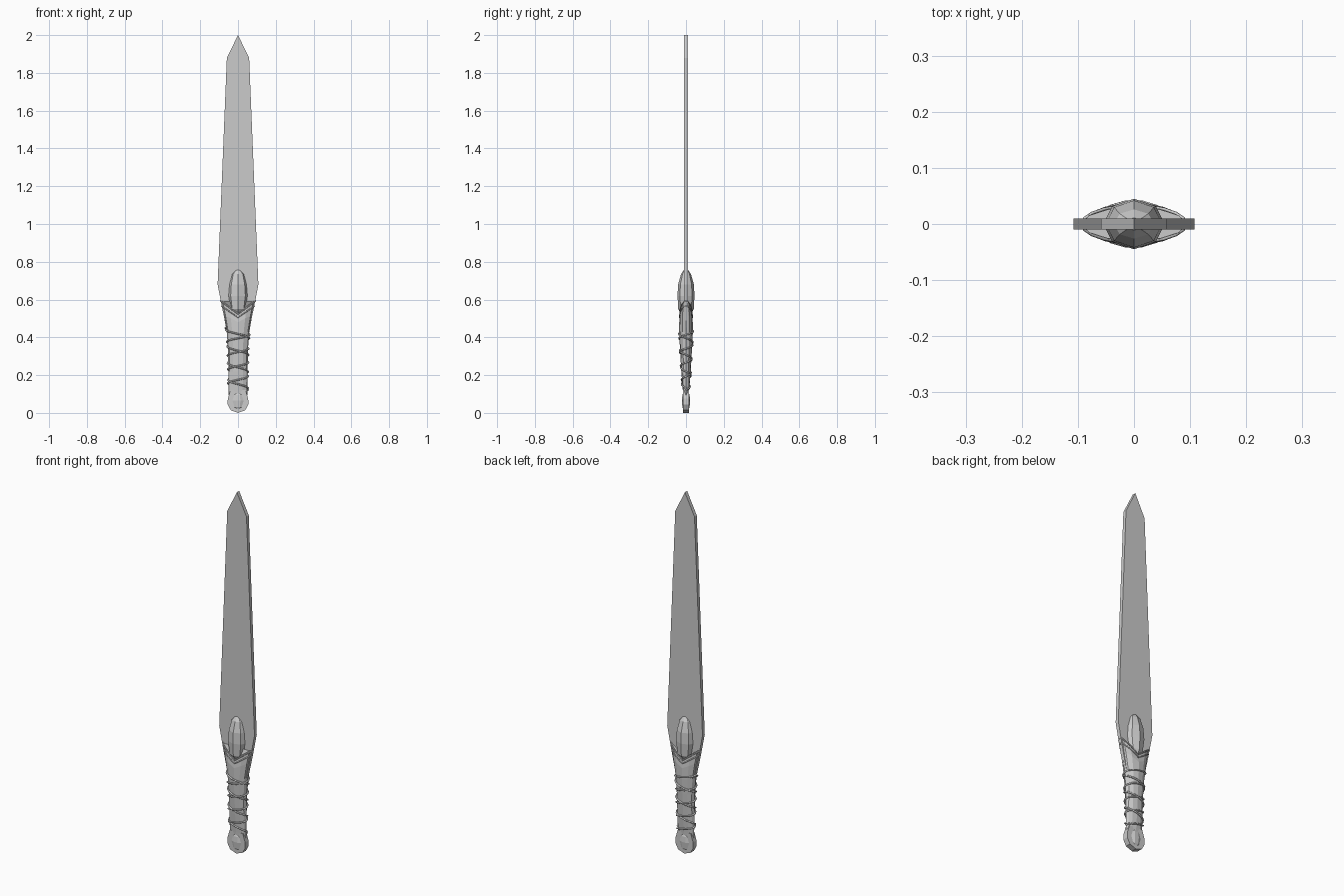
import bpy, bmesh, math

if "Cube" in bpy.data.objects:
    bpy.data.objects.remove(bpy.data.objects["Cube"])


def make_object(name, bm):
    bmesh.ops.recalc_face_normals(bm, faces=bm.faces)
    mesh = bpy.data.meshes.new(name)
    bm.to_mesh(mesh)
    bm.free()
    ob = bpy.data.objects.new(name, mesh)
    bpy.context.collection.objects.link(ob)
    return ob


def loft(name, rings, sides):
    """Elliptical rings (z, half width, half depth, dip at the middle)."""
    bm = bmesh.new()
    loops = []
    for z, hx, hy, dip in rings:
        loop = []
        for i in range(sides):
            a = 2 * math.pi * i / sides
            c = math.cos(a)
            loop.append(bm.verts.new((hx * c, hy * math.sin(a), z - dip * (1 - abs(c)))))
        loops.append(loop)
    for lo, hi in zip(loops, loops[1:]):
        for i in range(sides):
            j = (i + 1) % sides
            bm.faces.new((lo[i], lo[j], hi[j], hi[i]))
    bm.faces.new(loops[0][::-1])
    bm.faces.new(loops[-1])
    return make_object(name, bm)


def plate(name, half_profile, depth):
    """Flat slab from a right-hand outline mirrored across x."""
    outline = half_profile + [(-x, z) for x, z in reversed(half_profile) if x > 0]
    bm = bmesh.new()
    front = [bm.verts.new((x, -depth, z)) for x, z in outline]
    back = [bm.verts.new((x, depth, z)) for x, z in outline]
    bm.faces.new(front)
    bm.faces.new(back[::-1])
    for i in range(len(outline)):
        j = (i + 1) % len(outline)
        bm.faces.new((front[i], back[i], back[j], front[j]))
    return make_object(name, bm)


def cord(name, points, radius, cyclic=False):
    cu = bpy.data.curves.new(name, 'CURVE')
    cu.dimensions = '3D'
    cu.bevel_depth = radius
    cu.bevel_resolution = 1
    sp = cu.splines.new('POLY')
    sp.points.add(len(points) - 1)
    for p, co in zip(sp.points, points):
        p.co = (*co, 1)
    sp.use_cyclic_u = cyclic
    ob = bpy.data.objects.new(name, cu)
    bpy.context.collection.objects.link(ob)
    return ob


# Blade: thin slab with a chiselled point
plate("blade", [(0.04, 0.35), (0.085, 0.56), (0.108, 0.68), (0.059, 1.88), (0, 2.0)], 0.01)

# Grip: oval section flaring into a V-shaped collar
GRIP = [(0.07, 0.048, 0.014, 0), (0.12, 0.05, 0.017, 0), (0.22, 0.051, 0.025, 0),
        (0.34, 0.053, 0.032, 0), (0.43, 0.060, 0.036, 0.01), (0.52, 0.076, 0.036, 0.04),
        (0.60, 0.093, 0.030, 0.07)]
loft("grip", GRIP, 12)


def grip_size(z):
    for a, b in zip(GRIP, GRIP[1:]):
        if z <= b[0]:
            t = max(0, (z - a[0]) / (b[0] - a[0]))
            return a[1] + t * (b[1] - a[1]), a[2] + t * (b[2] - a[2])
    return GRIP[-1][1:3]


# Pommel: rounded end plate with an oval swelling on both faces
plate("pommel_plate", [(0, 0.0), (0.038, 0.014), (0.055, 0.045), (0.054, 0.075), (0.04, 0.12)], 0.015)
loft("pommel_swelling", [(0.015, 0.012, 0.012, 0), (0.03, 0.032, 0.02, 0), (0.065, 0.041, 0.023, 0),
                         (0.095, 0.033, 0.02, 0), (0.115, 0.012, 0.012, 0)], 10)

# Boss: faceted oval knob standing out of both blade faces
loft("guard_boss", [(0.52, 0.012, 0.026, 0), (0.55, 0.043, 0.041, 0), (0.62, 0.055, 0.045, 0),
                    (0.68, 0.050, 0.042, 0), (0.735, 0.036, 0.026, 0), (0.757, 0.014, 0.011, 0)], 8)

# Cord wraps: two opposed spirals that cross on the faces
for name, turn, turns, z0, z1 in (("wrap_a", 1, 4.5, 0.12, 0.45), ("wrap_b", -1, 3.5, 0.13, 0.44)):
    pts = []
    steps = int(turns * 14)
    for i in range(steps + 1):
        z = z0 + (z1 - z0) * i / steps
        hx, hy = grip_size(z)
        a = turn * 2 * math.pi * turns * i / steps
        pts.append(((hx + 0.004) * math.cos(a), (hy + 0.003) * math.sin(a), z))
    cord(name, pts, 0.0045)

# Collar cords: loops following the V of the grip's upper rim
for k, (z, dip) in enumerate(((0.592, 0.07), (0.565, 0.06))):
    hx, hy = grip_size(z)
    pts = []
    for i in range(20):
        a = 2 * math.pi * i / 20
        c = math.cos(a)
        pts.append(((hx + 0.001) * c, (hy + 0.002) * math.sin(a), z - dip * (1 - abs(c))))
    cord("collar_cord_%d" % (k + 1), pts, 0.003, True)
